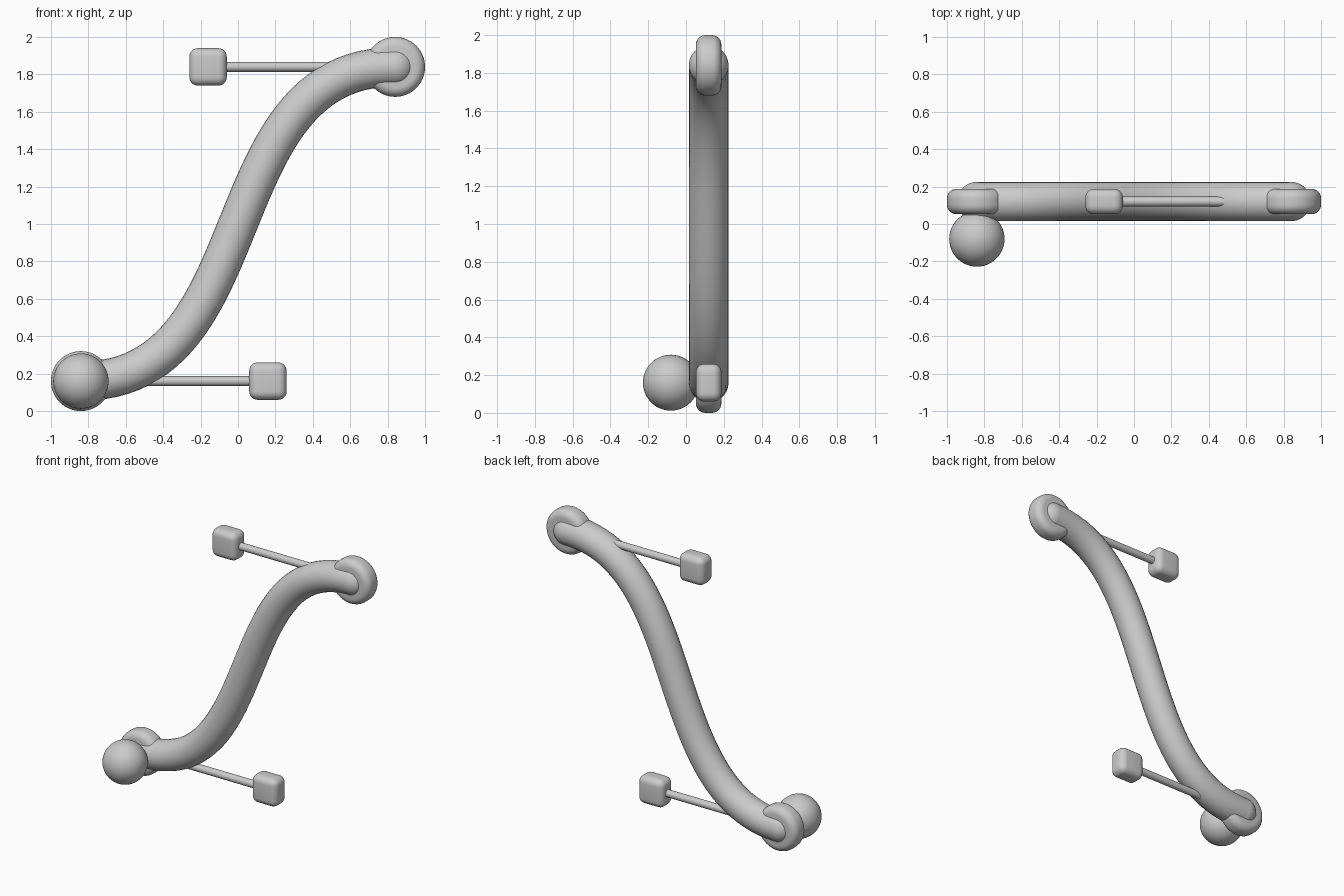
import bpy, math
from mathutils import Vector

if "Cube" in bpy.data.objects:
    bpy.data.objects.remove(bpy.data.objects["Cube"])

Y = 0.12                      # depth of the main plane
END, HANDLE = (0.84, 0.84), (-0.16, 0.84)   # x, z offsets from the centre (0, 1)


def place(s, p):
    """Point-symmetric position about the model centre."""
    return Vector((s * p[0], Y, 1 + s * p[1]))


def finish(name, bevel=0, angle=40):
    ob = bpy.context.object
    ob.name = name
    bpy.ops.object.transform_apply(location=False, rotation=True, scale=True)
    if bevel:
        m = ob.modifiers.new("round", 'BEVEL')
        m.width, m.segments = bevel, 6
        m.limit_method, m.angle_limit = 'ANGLE', math.radians(angle)
    bpy.ops.object.shade_smooth()
    return ob


def ball(name, loc, r):
    bpy.ops.mesh.primitive_uv_sphere_add(segments=48, ring_count=24, radius=r, location=loc)
    return finish(name)


# S-shaped tube
cu = bpy.data.curves.new("s_tube", 'CURVE')
cu.dimensions = '3D'
cu.bevel_depth, cu.bevel_resolution, cu.resolution_u = 0.105, 10, 48
sp = cu.splines.new('BEZIER')
sp.bezier_points.add(1)
for bp, s in zip(sp.bezier_points, (-1, 1)):
    bp.handle_left_type = bp.handle_right_type = 'FREE'
    end, handle = place(s, END), place(s, HANDLE)
    bp.co = end
    bp.handle_left = handle if s > 0 else 2 * end - handle
    bp.handle_right = handle if s < 0 else 2 * end - handle
tube = bpy.data.objects.new("s_tube", cu)
bpy.context.collection.objects.link(tube)

for s, side in ((-1, "lower"), (1, "upper")):
    end, handle = place(s, END), place(s, HANDLE)

    # rounded tube end and disc around it
    ball(side + "_tube_end", end, 0.105)
    bpy.ops.mesh.primitive_cylinder_add(vertices=64, radius=0.16, depth=0.135,
                                        location=end, rotation=(math.pi / 2, 0, 0))
    finish(side + "_disc", 0.05)

    # thin rod to the handle block
    bpy.ops.mesh.primitive_cylinder_add(vertices=24, radius=0.026, depth=1.0,
                                        location=(end + handle) / 2,
                                        rotation=(0, math.pi / 2, 0))
    rod = finish(side + "_rod")
    bpy.ops.object.shade_smooth_by_angle()

    # rounded handle block
    bpy.ops.mesh.primitive_cube_add(size=1, location=handle)
    bpy.context.object.scale = (0.2, 0.135, 0.2)
    finish(side + "_block", 0.045)

# ball in front of the lower end
ball("front_ball", (-0.84, -0.08, 0.16), 0.148)
